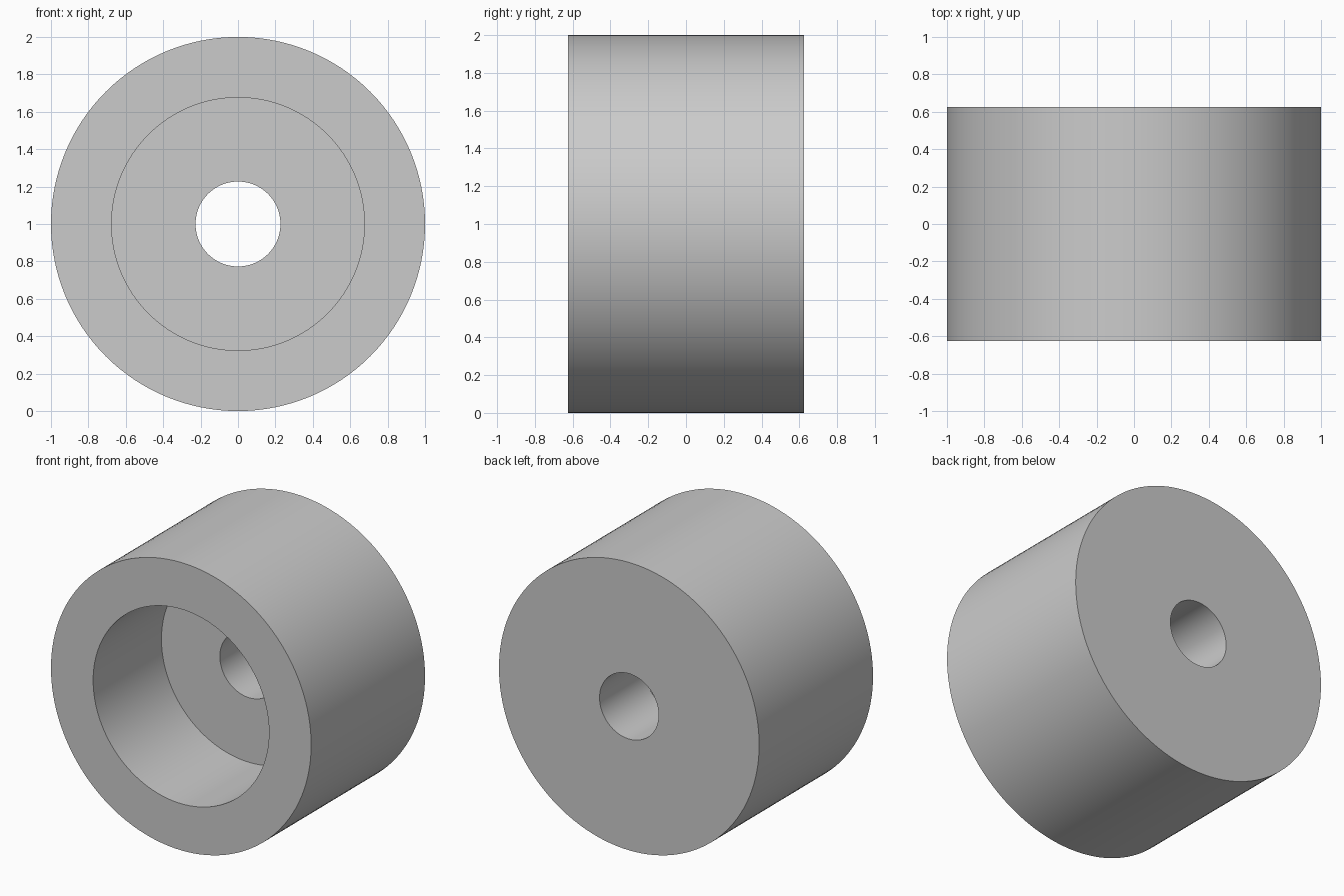
import bpy
import bmesh
import math

cube = bpy.data.objects.get("Cube")
if cube:
    bpy.data.objects.remove(cube, do_unlink=True)

# Dimensions
OUTER_R, RECESS_R, BORE_R = 1.0, 0.676, 0.227
HALF_DEPTH = 0.625
RECESS_FLOOR = 0.125
SEGMENTS = 128

# Plain grey material
grey = bpy.data.materials.new("plain_grey")
grey.use_nodes = True
colour = (0.6, 0.6, 0.6, 1.0)
grey.diffuse_color = colour
grey.node_tree.nodes["Principled BSDF"].inputs["Base Color"].default_value = colour

# Half section of the bushing as (radius, y), front to back and through the bore
profile = [
    (OUTER_R, -HALF_DEPTH),
    (OUTER_R, HALF_DEPTH),
    (BORE_R, HALF_DEPTH),
    (BORE_R, RECESS_FLOOR),
    (RECESS_R, RECESS_FLOOR),
    (RECESS_R, -HALF_DEPTH),
]

# Turn the closed section around the y axis
bm = bmesh.new()
verts = [bm.verts.new((r, y, 0)) for r, y in profile]
edges = [bm.edges.new((v, verts[(i + 1) % len(verts)])) for i, v in enumerate(verts)]
bmesh.ops.spin(bm, geom=verts + edges, cent=(0, 0, 0), axis=(0, 1, 0),
               angle=math.tau, steps=SEGMENTS)
bmesh.ops.remove_doubles(bm, verts=bm.verts[:], dist=0.0001)
bmesh.ops.recalc_face_normals(bm, faces=bm.faces[:])
mesh = bpy.data.meshes.new("counterbored_bushing")
bm.to_mesh(mesh)
bm.free()
mesh.materials.append(grey)

# Stand the bushing on the ground
bushing = bpy.data.objects.new("counterbored_bushing", mesh)
bushing.location.z = OUTER_R
bpy.context.collection.objects.link(bushing)

# Smooth walls with crisp rims
bpy.ops.object.select_all(action="DESELECT")
bushing.select_set(True)
bpy.context.view_layer.objects.active = bushing
bpy.ops.object.shade_smooth_by_angle(angle=math.radians(30))
